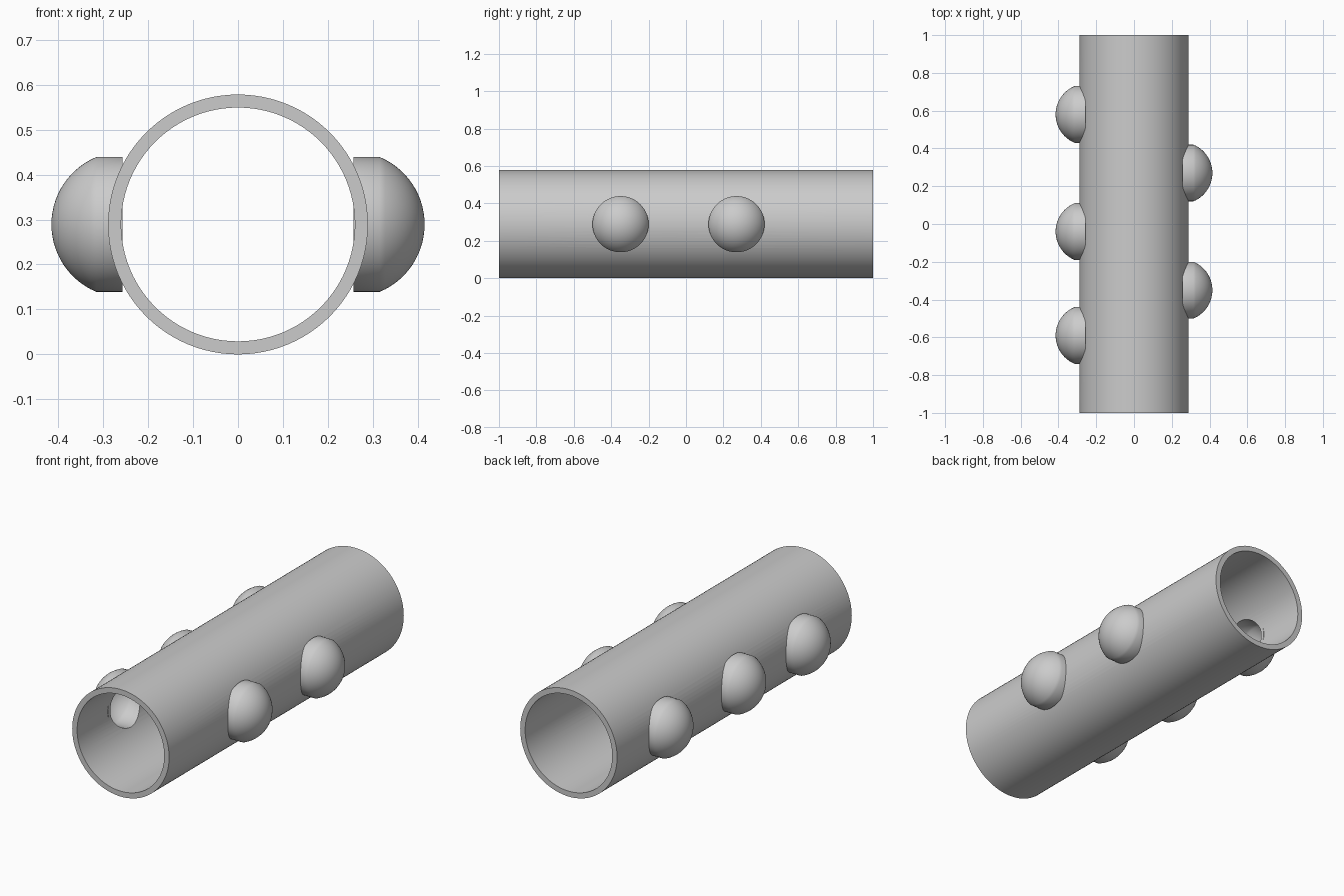
import bpy, bmesh, math
from mathutils import Matrix, Vector

cube = bpy.data.objects.get("Cube")
if cube:
    bpy.data.objects.remove(cube, do_unlink=True)

OUTER, INNER = 0.289, 0.26            # tube radii
RIM, HOLE = 0.15, 0.13                # dome rim and opening radii
BASE, SHOULDER = 0.257, 0.315         # distance of dome base and shoulder from the axis
CAP_CENTRE, CAP_R, CAP_IN = 0.2525, 0.1625, 0.1425
DOMES = [(-1, 0.58), (-1, -0.04), (-1, -0.59), (1, 0.27), (1, -0.35)]

grey = bpy.data.materials.new("light grey")
grey.use_nodes = True
colour = (0.6, 0.6, 0.6, 1)
grey.diffuse_color = colour
grey.node_tree.nodes["Principled BSDF"].inputs["Base Color"].default_value = colour


def lathe(name, profile, closed, steps=64):
    """Spin (distance along x, radius) points around the x axis."""
    bm = bmesh.new()
    verts = [bm.verts.new((d, 0, r)) for d, r in profile]
    edges = [bm.edges.new(pair) for pair in zip(verts, verts[1:])]
    if closed:
        edges.append(bm.edges.new((verts[-1], verts[0])))
    bmesh.ops.spin(bm, geom=verts + edges, axis=(1, 0, 0), cent=(0, 0, 0),
                   angle=math.tau, steps=steps, use_merge=True)
    bmesh.ops.remove_doubles(bm, verts=bm.verts, dist=1e-5)
    bmesh.ops.recalc_face_normals(bm, faces=bm.faces)
    mesh = bpy.data.meshes.new(name)
    bm.to_mesh(mesh)
    bm.free()
    mesh.materials.append(grey)
    obj = bpy.data.objects.new(name, mesh)
    bpy.context.collection.objects.link(obj)
    return obj


def select(obj):
    bpy.ops.object.select_all(action='DESELECT')
    obj.select_set(True)
    bpy.context.view_layer.objects.active = obj


def smooth(obj):
    select(obj)
    bpy.ops.object.shade_smooth_by_angle(angle=math.radians(30))


def arc(radius, start, n=14):
    """Cap points from the shoulder angle to the tip."""
    angles = [start * (1 - i / n) for i in range(n + 1)]
    return [(CAP_CENTRE + radius * math.cos(a), radius * math.sin(a)) for a in angles]


def place(obj, side, y):
    turn = Matrix.Rotation(math.pi if side < 0 else 0, 4, 'Z')
    obj.data.transform(Matrix.Translation(Vector((0, y, OUTER))) @ turn)


# Hollow tube along y
tube = lathe("tube", [(-1, OUTER), (1, OUTER), (1, INNER), (-1, INNER)], True, 96)
tube.data.transform(Matrix.Translation((0, 0, OUTER)) @ Matrix.Rotation(math.pi / 2, 4, 'Z'))

# Hollow domes with a short straight collar
shell = [(BASE, HOLE), (BASE, RIM)]
shell += arc(CAP_R, math.asin(RIM / CAP_R))
shell += reversed(arc(CAP_IN, math.asin(HOLE / CAP_IN)))

for i, (side, y) in enumerate(DOMES):
    dome = lathe(f"dome_{i + 1}", shell, True)
    place(dome, side, y)
    smooth(dome)

    # Round opening in the tube wall behind each dome
    cutter = lathe("opening_cutter", [(0.1, 0), (0.1, HOLE), (0.4, HOLE), (0.4, 0)], False)
    place(cutter, side, y)
    cutter.hide_render = True
    cut = tube.modifiers.new("opening", 'BOOLEAN')
    cut.operation = 'DIFFERENCE'
    cut.solver = 'EXACT'
    cut.object = cutter
    select(tube)
    bpy.ops.object.modifier_apply(modifier=cut.name)
    bpy.data.objects.remove(cutter, do_unlink=True)

smooth(tube)
